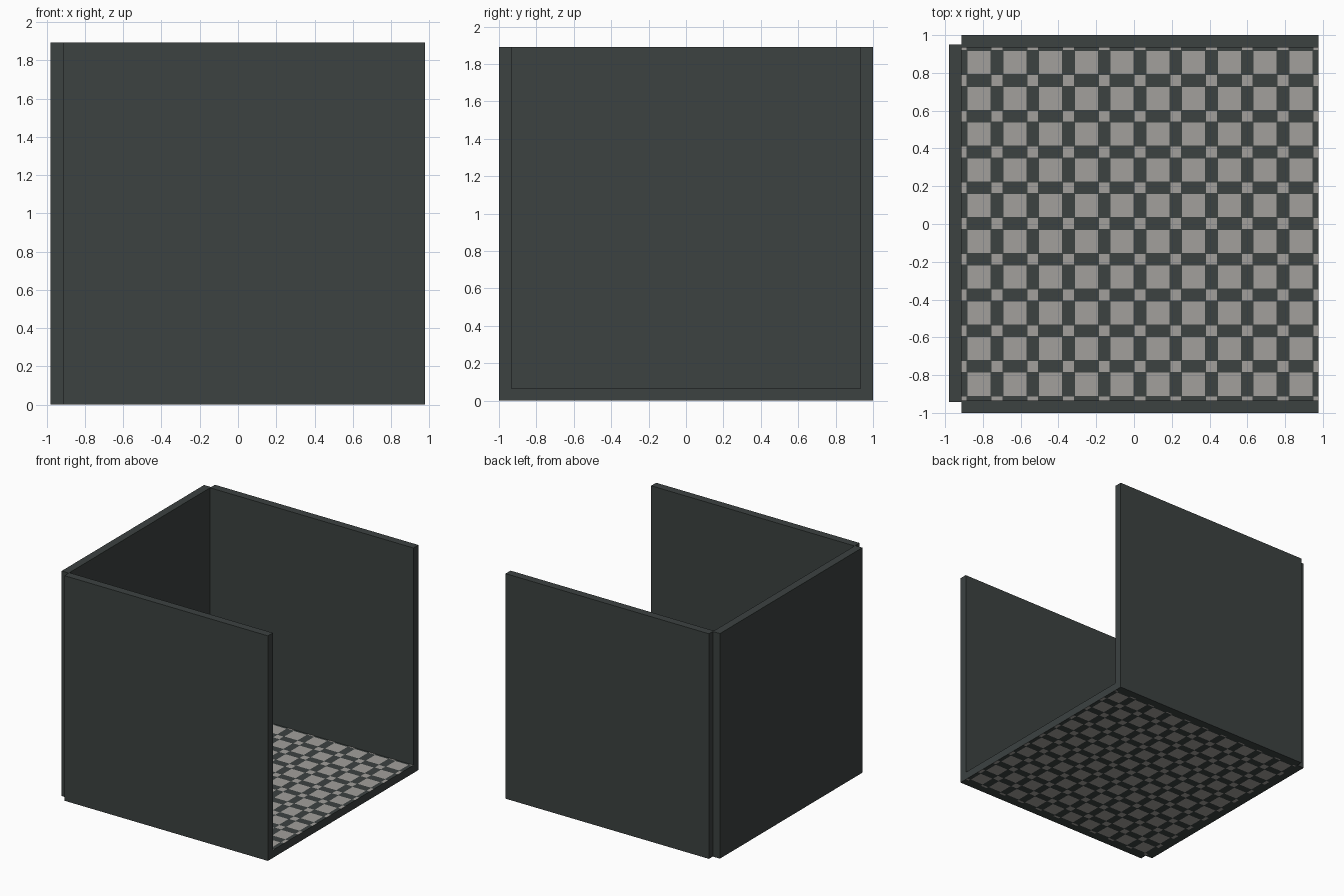
import bpy, bmesh
from mathutils import Vector

if "Cube" in bpy.data.objects:
    bpy.data.objects.remove(bpy.data.objects["Cube"])


def material(name, rgb):
    m = bpy.data.materials.new(name)
    m.diffuse_color = (*rgb, 1)
    m.use_nodes = True
    m.node_tree.nodes["Principled BSDF"].inputs["Base Color"].default_value = m.diffuse_color
    return m


DARK = material("dark slate", (0.045, 0.054, 0.053))
LIGHT = material("light stone", (0.365, 0.352, 0.333))


def add_object(name, bm, mats):
    me = bpy.data.meshes.new(name)
    bm.to_mesh(me)
    bm.free()
    for m in mats:
        me.materials.append(m)
    ob = bpy.data.objects.new(name, me)
    bpy.context.collection.objects.link(ob)


def box(name, lo, hi):
    bm = bmesh.new()
    bmesh.ops.create_cube(bm, size=1)
    for v in bm.verts:
        v.co = Vector([lo[i] if v.co[i] < 0 else hi[i] for i in range(3)])
    add_object(name, bm, [DARK])


T = 0.066                      # slab thickness
H = 1.892                      # wall height
X0, X1 = -0.914, 0.978         # floor extent
Y1 = 1 - T

# Walls: front, back and left; the right side and top are open
box("front_wall", (X0, -1, 0), (X1, -Y1, H))
box("back_wall", (X0, Y1, 0), (X1, 1, H))
box("left_wall", (X0 - T, -0.943, 0), (X0, 0.949, H))

# Tiled floor: large squares, with small squares at the crossings
P = H / 10                     # tile pitch
BIG, SMALL = 0.061, 0.0285     # half sizes of the squares
YS = -0.943                    # tile origin in y


def cuts(origin, lo, hi):
    pts = {lo, hi}
    for i in range(-1, 12):
        for d in (-SMALL, SMALL, P / 2 - BIG, P / 2 + BIG):
            p = origin + i * P + d
            if lo + 1e-4 < p < hi - 1e-4:
                pts.add(p)
    return sorted(pts)


def is_light(x, y):
    u, v = (x - X0) % P, (y - YS) % P
    big = max(abs(u - P / 2), abs(v - P / 2)) < BIG
    small = max(min(u, P - u), min(v, P - v)) < SMALL
    return big or small


bm = bmesh.new()
xs, ys = cuts(X0, X0, X1), cuts(YS, -Y1, Y1)
grid = [[bm.verts.new((x, y, 0)) for y in ys] for x in xs]
for i in range(len(xs) - 1):
    for j in range(len(ys) - 1):
        bm.faces.new((grid[i][j], grid[i + 1][j], grid[i + 1][j + 1], grid[i][j + 1]))
ext = bmesh.ops.extrude_face_region(bm, geom=bm.faces[:], use_keep_orig=True)
bmesh.ops.translate(bm, vec=(0, 0, T),
                    verts=[g for g in ext["geom"] if isinstance(g, bmesh.types.BMVert)])
bmesh.ops.recalc_face_normals(bm, faces=bm.faces[:])
for f in bm.faces:
    c = f.calc_center_median()
    f.material_index = int(abs(f.normal.z) > 0.5 and is_light(c.x, c.y))
add_object("tiled_floor", bm, [DARK, LIGHT])
